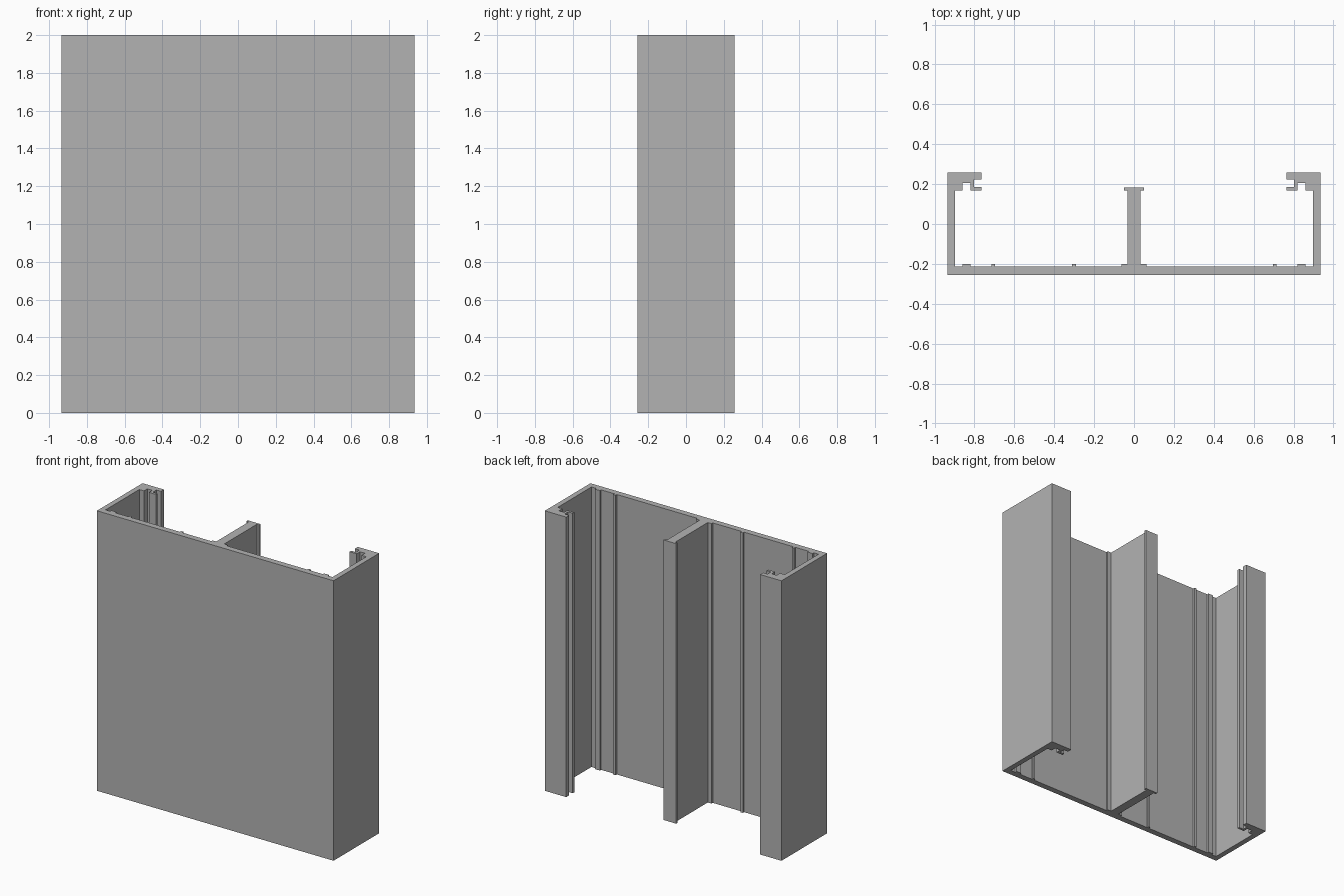
import bpy
import bmesh

cube = bpy.data.objects.get("Cube")
if cube:
    bpy.data.objects.remove(cube, do_unlink=True)

HEIGHT = 2.0
HALF_WIDTH, WALL_INNER = 0.935, 0.897
BACK, FRONT = 0.258, -0.257
FLOOR, RIB_TOP = -0.214, -0.2

aluminium = bpy.data.materials.new("aluminium_grey")
aluminium.use_nodes = True
colour = (0.45, 0.45, 0.45, 1)
aluminium.diffuse_color = colour
aluminium.node_tree.nodes["Principled BSDF"].inputs["Base Color"].default_value = colour


def mirrored(points):
    """Reflect a run of profile points across x = 0, keeping the winding."""
    return [(-x, y) for x, y in reversed(points)]


def rib(x0, x1):
    """Small raised rib on the web, walked from right to left."""
    return [(x1, FLOOR), (x1, RIB_TOP), (x0, RIB_TOP), (x0, FLOOR)]


# Right wall with its hooked flange, from the front corner to the inner corner
side = [
    (HALF_WIDTH, FRONT), (HALF_WIDTH, BACK),
    (0.766, BACK), (0.766, 0.224), (0.802, 0.224), (0.802, 0.185),
    (0.766, 0.185), (0.766, 0.167), (0.82, 0.167), (0.82, 0.205),
    (0.86, 0.205), (0.86, 0.167), (WALL_INNER, 0.167), (WALL_INNER, FLOOR),
]

# Right half of the central T stem with its stepped foot
stem = [
    (0.062, FLOOR), (0.062, RIB_TOP), (0.032, RIB_TOP),
    (0.032, 0.168), (0.05, 0.168), (0.05, 0.183),
]

# Full cross-section, including the single off-centre rib on the right side
outline = (
    side + rib(0.82, 0.86) + rib(0.697, 0.715)
    + stem + mirrored(stem)
    + rib(-0.31, -0.292) + rib(-0.715, -0.697) + rib(-0.86, -0.82)
    + mirrored(side)
)

# Extrude the cross-section to full height
bm = bmesh.new()
base = bm.faces.new([bm.verts.new((x, y, 0)) for x, y in outline])
top = bmesh.ops.extrude_face_region(bm, geom=[base], use_keep_orig=True)
bmesh.ops.translate(
    bm, vec=(0, 0, HEIGHT),
    verts=[v for v in top["geom"] if isinstance(v, bmesh.types.BMVert)])
bmesh.ops.recalc_face_normals(bm, faces=bm.faces)

mesh = bpy.data.meshes.new("channel_profile")
bm.to_mesh(mesh)
bm.free()
mesh.materials.append(aluminium)
bpy.context.collection.objects.link(bpy.data.objects.new("channel_profile", mesh))
